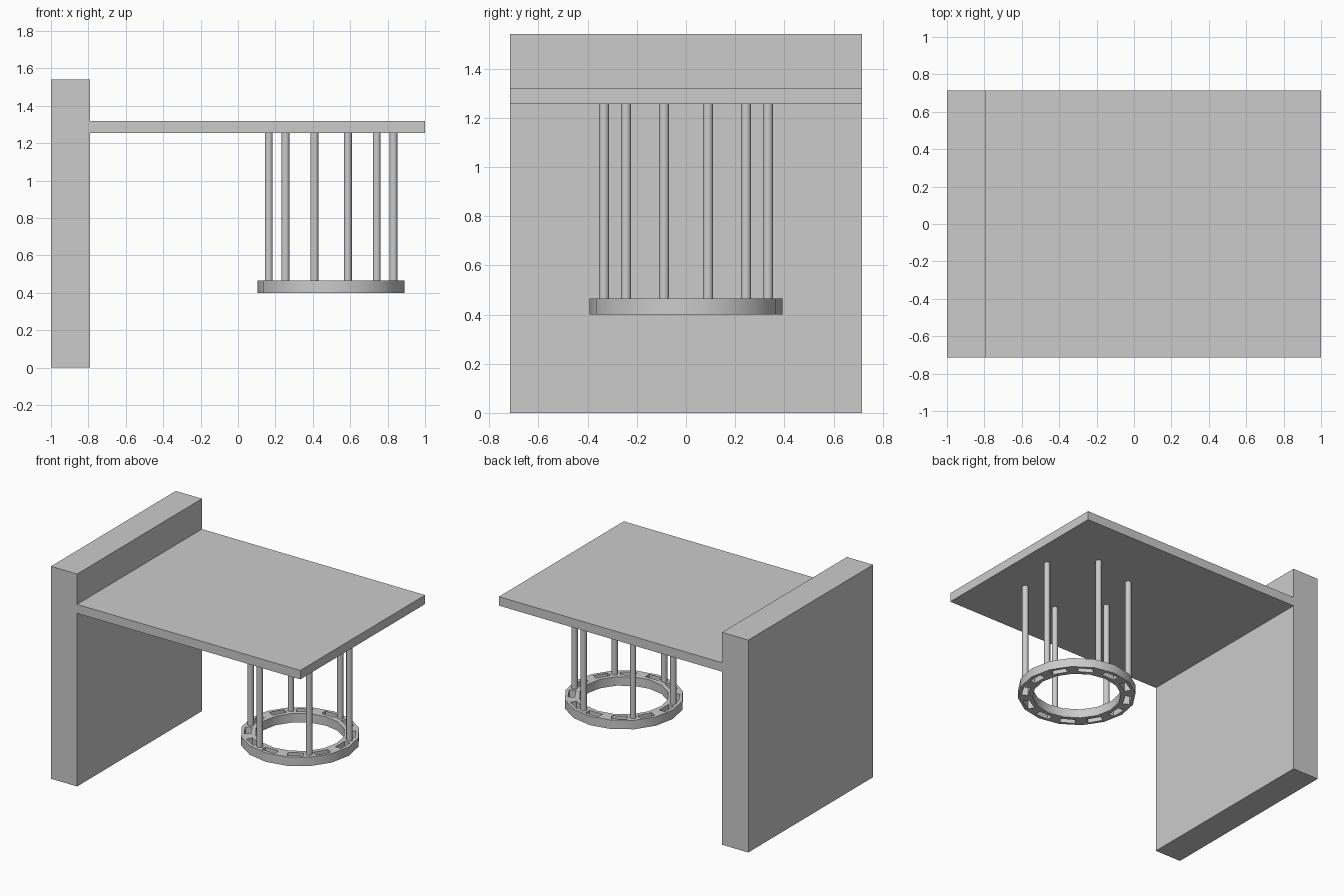
import bpy
import bmesh
from math import cos, sin, radians
from mathutils import Matrix

cube = bpy.data.objects.get("Cube")
if cube:
    bpy.data.objects.remove(cube, do_unlink=True)

grey = bpy.data.materials.new("plain grey")
grey.use_nodes = True
grey.diffuse_color = (0.6, 0.6, 0.6, 1)
grey.node_tree.nodes["Principled BSDF"].inputs["Base Color"].default_value = (0.6, 0.6, 0.6, 1)

CENTRE_X = 0.498
RING_BOTTOM, RING_TOP = 0.4, 0.465
SLAB_BOTTOM, SLAB_TOP = 1.255, 1.32
HALF_DEPTH = 0.715


def finish(name, bm, smooth=False):
    bmesh.ops.recalc_face_normals(bm, faces=bm.faces)
    mesh = bpy.data.meshes.new(name)
    bm.to_mesh(mesh)
    bm.free()
    mesh.materials.append(grey)
    obj = bpy.data.objects.new(name, mesh)
    bpy.context.collection.objects.link(obj)
    if smooth:
        bpy.ops.object.select_all(action="DESELECT")
        obj.select_set(True)
        bpy.context.view_layer.objects.active = obj
        bpy.ops.object.shade_smooth_by_angle(angle=radians(35))
    return obj


def add_box(bm, low, high, turn=Matrix()):
    size = [b - a for a, b in zip(low, high)]
    mid = [(a + b) / 2 for a, b in zip(low, high)]
    bmesh.ops.create_cube(bm, size=1, matrix=turn @ Matrix.Translation(mid) @ Matrix.Diagonal((*size, 1)))


def box(name, low, high):
    bm = bmesh.new()
    add_box(bm, low, high)
    return finish(name, bm)


# Upright wall and the slab projecting from it
box("wall", (-1, -HALF_DEPTH, 0), (-0.79, HALF_DEPTH, 1.54))
box("slab", (-0.79, -HALF_DEPTH, SLAB_BOTTOM), (1, HALF_DEPTH, SLAB_TOP))

# Ring: rectangular profile swept round a vertical axis
bm = bmesh.new()
SIDES = 16
loops = []
for i in range(SIDES):
    a = radians(360 / SIDES * i)
    loops.append([bm.verts.new((CENTRE_X + r * cos(a), r * sin(a), z))
                  for r, z in ((0.295, RING_BOTTOM), (0.393, RING_BOTTOM),
                               (0.393, RING_TOP), (0.295, RING_TOP))])
for i, loop in enumerate(loops):
    after = loops[(i + 1) % SIDES]
    for j in range(4):
        k = (j + 1) % 4
        bm.faces.new((loop[j], loop[k], after[k], after[j]))
ring = finish("hanging_ring", bm, smooth=True)

# Slots cut through the ring, between the rod positions
bm = bmesh.new()
for i in range(12):
    turn = Matrix.Translation((CENTRE_X, 0, 0)) @ Matrix.Rotation(radians(30 * i), 4, "Z")
    add_box(bm, (0.32, -0.052, RING_BOTTOM - 0.1), (0.365, 0.052, RING_TOP + 0.1), turn)
cutter = finish("slot_cutter", bm)
cutter.hide_render = True
cutter.hide_viewport = True
cut = ring.modifiers.new("slots", "BOOLEAN")
cut.operation = "DIFFERENCE"
cut.solver = "EXACT"
cut.object = cutter

# Six rods hanging the ring from the slab
for i in range(6):
    a = radians(15 + 60 * i)
    bm = bmesh.new()
    place = Matrix.Translation((CENTRE_X + 0.345 * cos(a), 0.345 * sin(a), (RING_TOP + SLAB_BOTTOM) / 2))
    bmesh.ops.create_cone(bm, cap_ends=True, segments=12, radius1=0.021, radius2=0.021,
                          depth=SLAB_BOTTOM - RING_TOP, matrix=place)
    finish(f"rod_{i + 1}", bm, smooth=True)
